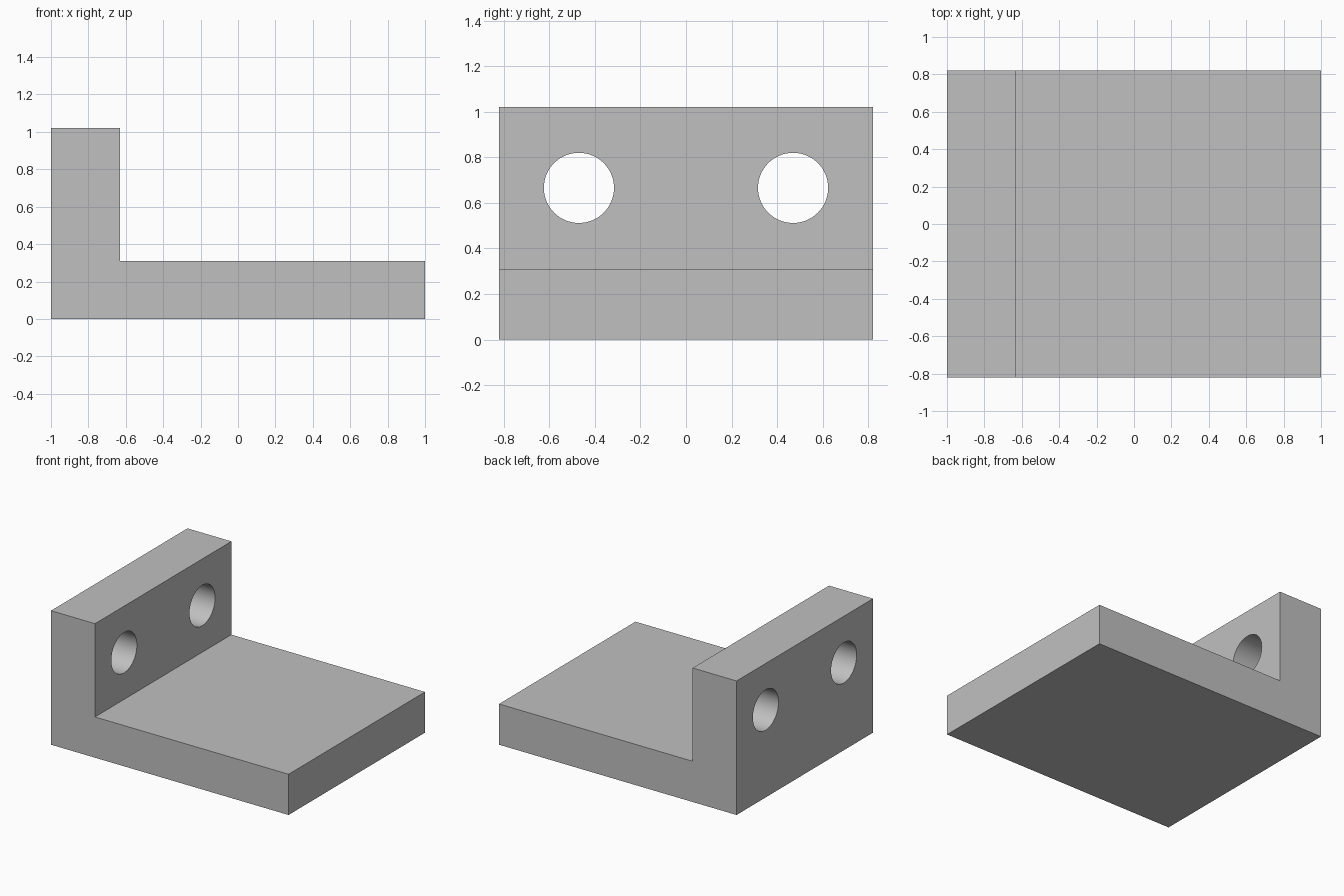
import bpy
import bmesh
import math

cube = bpy.data.objects.get("Cube")
if cube:
    bpy.data.objects.remove(cube, do_unlink=True)

HALF_DEPTH = 0.82
WALL_X = -0.63
BASE_TOP = 0.31
HEIGHT = 1.02
HOLE_Y, HOLE_Z, HOLE_RADIUS = 0.47, 0.666, 0.154

grey = bpy.data.materials.new("plain grey")
grey.use_nodes = True
colour = (0.53, 0.53, 0.53, 1)
grey.diffuse_color = colour
grey.node_tree.nodes["Principled BSDF"].inputs["Base Color"].default_value = colour

# L-shaped bracket: side profile extruded along the depth
profile = [(-1, 0), (1, 0), (1, BASE_TOP), (WALL_X, BASE_TOP),
           (WALL_X, HEIGHT), (-1, HEIGHT)]
bm = bmesh.new()
face = bm.faces.new([bm.verts.new((x, -HALF_DEPTH, z)) for x, z in profile])
extruded = bmesh.ops.extrude_face_region(bm, geom=[face])["geom"]
bmesh.ops.translate(bm, vec=(0, 2 * HALF_DEPTH, 0),
                    verts=[v for v in extruded if isinstance(v, bmesh.types.BMVert)])
bmesh.ops.recalc_face_normals(bm, faces=bm.faces[:])
mesh = bpy.data.meshes.new("angle_bracket")
bm.to_mesh(mesh)
bm.free()
mesh.materials.append(grey)
bracket = bpy.data.objects.new("angle_bracket", mesh)
bpy.context.collection.objects.link(bracket)


def drill_hole(y):
    """Cut one round bolt hole through the upright wall."""
    bpy.ops.mesh.primitive_cylinder_add(
        vertices=64, radius=HOLE_RADIUS, depth=0.6,
        location=((WALL_X - 1) / 2, y, HOLE_Z), rotation=(0, math.pi / 2, 0))
    cutter = bpy.context.object
    cutter.name = "hole_cutter"
    cutter.hide_render = True
    cutter.data.materials.append(grey)
    bpy.context.view_layer.objects.active = bracket
    cut = bracket.modifiers.new("bolt_hole", "BOOLEAN")
    cut.operation = "DIFFERENCE"
    cut.solver = "EXACT"
    cut.object = cutter
    bpy.ops.object.modifier_apply(modifier=cut.name)
    bpy.data.objects.remove(cutter, do_unlink=True)


# Pair of bolt holes
for side in (-1, 1):
    drill_hole(side * HOLE_Y)

# Smooth hole walls, sharp block edges
bpy.ops.object.select_all(action="DESELECT")
bracket.select_set(True)
bpy.context.view_layer.objects.active = bracket
bpy.ops.object.shade_smooth_by_angle(angle=math.radians(30))
